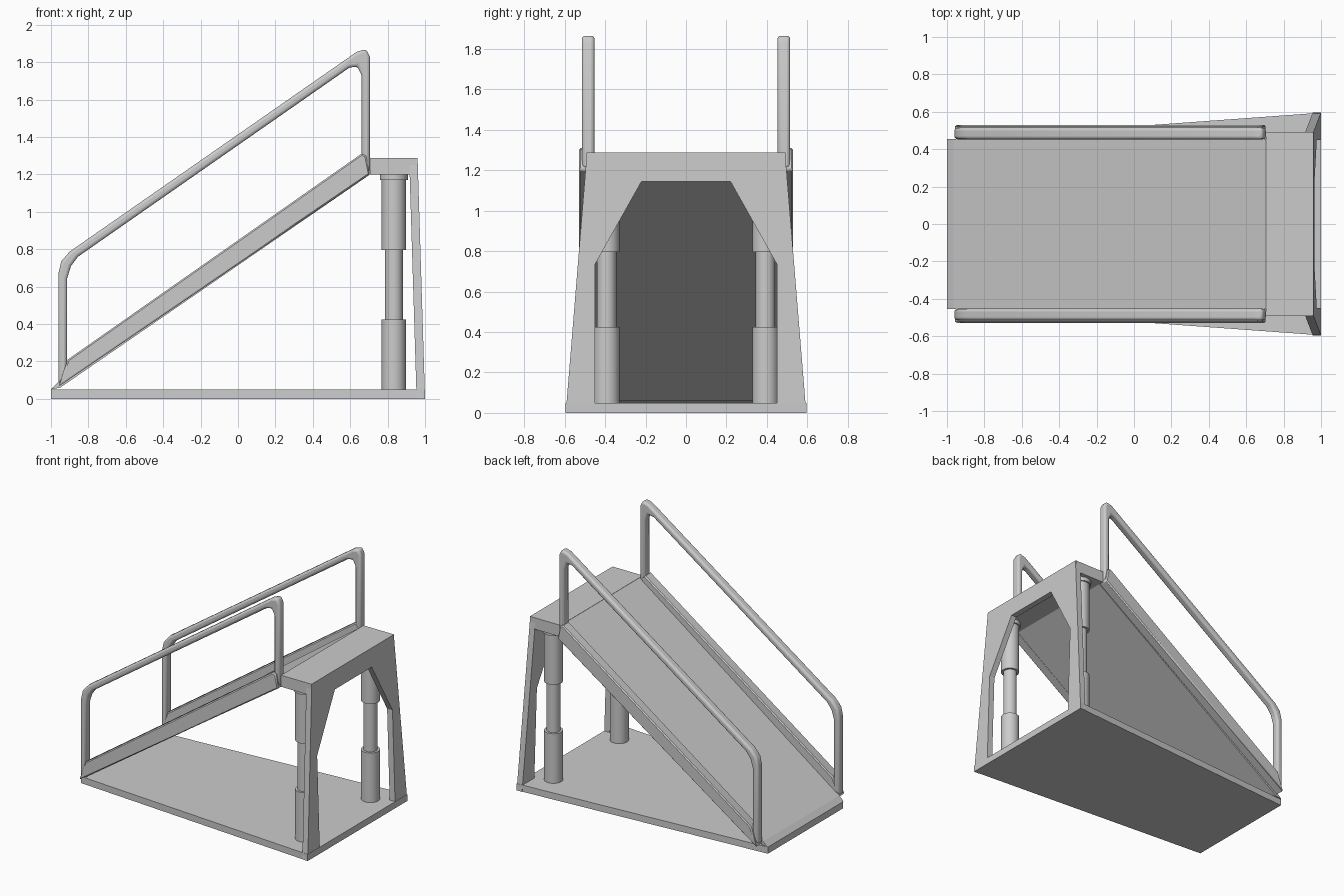
import bpy, bmesh
from mathutils import Vector

if "Cube" in bpy.data.objects:
    bpy.data.objects.remove(bpy.data.objects["Cube"])


def prism(name, pts, to3d, a, b, bevel=0.0, segments=2):
    """Extrude a 2D outline between depths a and b."""
    bm = bmesh.new()
    verts = [bm.verts.new(to3d(u, v, a)) for u, v in pts]
    face = bm.faces.new(verts)
    res = bmesh.ops.extrude_face_region(bm, geom=[face])
    shift = Vector(to3d(0, 0, b)) - Vector(to3d(0, 0, a))
    bmesh.ops.translate(bm, vec=shift,
                        verts=[e for e in res["geom"] if isinstance(e, bmesh.types.BMVert)])
    bmesh.ops.recalc_face_normals(bm, faces=bm.faces)
    me = bpy.data.meshes.new(name)
    bm.to_mesh(me)
    bm.free()
    ob = bpy.data.objects.new(name, me)
    bpy.context.collection.objects.link(ob)
    if bevel:
        m = ob.modifiers.new("bevel", "BEVEL")
        m.width, m.segments = bevel, segments
        m.limit_method, m.angle_limit = "ANGLE", 1.0
        smooth(ob)
    return ob


def smooth(ob):
    bpy.ops.object.select_all(action="DESELECT")
    ob.select_set(True)
    bpy.context.view_layer.objects.active = ob
    bpy.ops.object.shade_smooth_by_angle(angle=0.7)


def in_plan(u, v, d):
    return (u, v, d)


def in_side(u, v, d):
    return (u, d, v)


def in_end(u, v, d):      # end frame leans inward as it rises
    return (d - 0.031 * v, u, v)


# Tapered base plate
prism("base_plate", [(-1, -0.45), (1, -0.595), (1, 0.595), (-1, 0.45)], in_plan, 0, 0.05)

# Leaning end frame with a chamfered doorway
half = [(0.595, 0), (0.49, 1.287), ]
door = [(0.22, 1.145), (0.45, 0.735), (0.45, 0)]
outline = half + [(-y, z) for y, z in reversed(half)]
outline += [(-y, z) for y, z in reversed(door)] + door
prism("end_frame", outline, in_end, 0.955, 1.0)

# Top platform
prism("platform", [(0.705, 1.2), (0.955, 1.2), (0.955, 1.287), (0.705, 1.287)],
      in_side, -0.493, 0.493)

# Sloping deck
prism("ramp_deck", [(-1, 0.05), (-0.965, 0.085), (0.707, 1.287), (0.707, 1.2), (-0.95, 0.06)],
      in_side, -0.455, 0.455)

# Outlines of the side beam and the handrail loop
beam = [(-0.96, 0.065), (-0.91, 0.21), (0.66, 1.31), (0.685, 1.3), (0.705, 1.2)]
outer = [(-0.96, 0.08), (-0.96, 0.67), (-0.945, 0.735), (-0.9, 0.787),
         (0.635, 1.855), (0.685, 1.87), (0.705, 1.83), (0.705, 1.21)]
inner = [(0.66, 1.21), (0.66, 1.73), (0.638, 1.777), (0.595, 1.77),
         (-0.855, 0.76), (-0.893, 0.71), (-0.913, 0.645), (-0.913, 0.12)]

# Lift column steps: radius, bottom, top
steps = [(0.065, 0.05, 0.425), (0.048, 0.42, 0.8), (0.065, 0.795, 1.19), (0.075, 1.17, 1.205)]

for s, side in ((-1, "front"), (1, "back")):
    prism(side + "_side_beam", beam, in_side, s * 0.452, s * 0.53, 0.008, 1)
    prism(side + "_handrail", outer + inner, in_side, s * 0.453, s * 0.515, 0.016, 3)
    for i, (r, z0, z1) in enumerate(steps):
        bpy.ops.mesh.primitive_cylinder_add(vertices=32, radius=r, depth=z1 - z0,
                                            location=(0.833, s * 0.393, (z0 + z1) / 2))
        col = bpy.context.object
        col.name = f"{side}_lift_column_{i + 1}"
        smooth(col)
